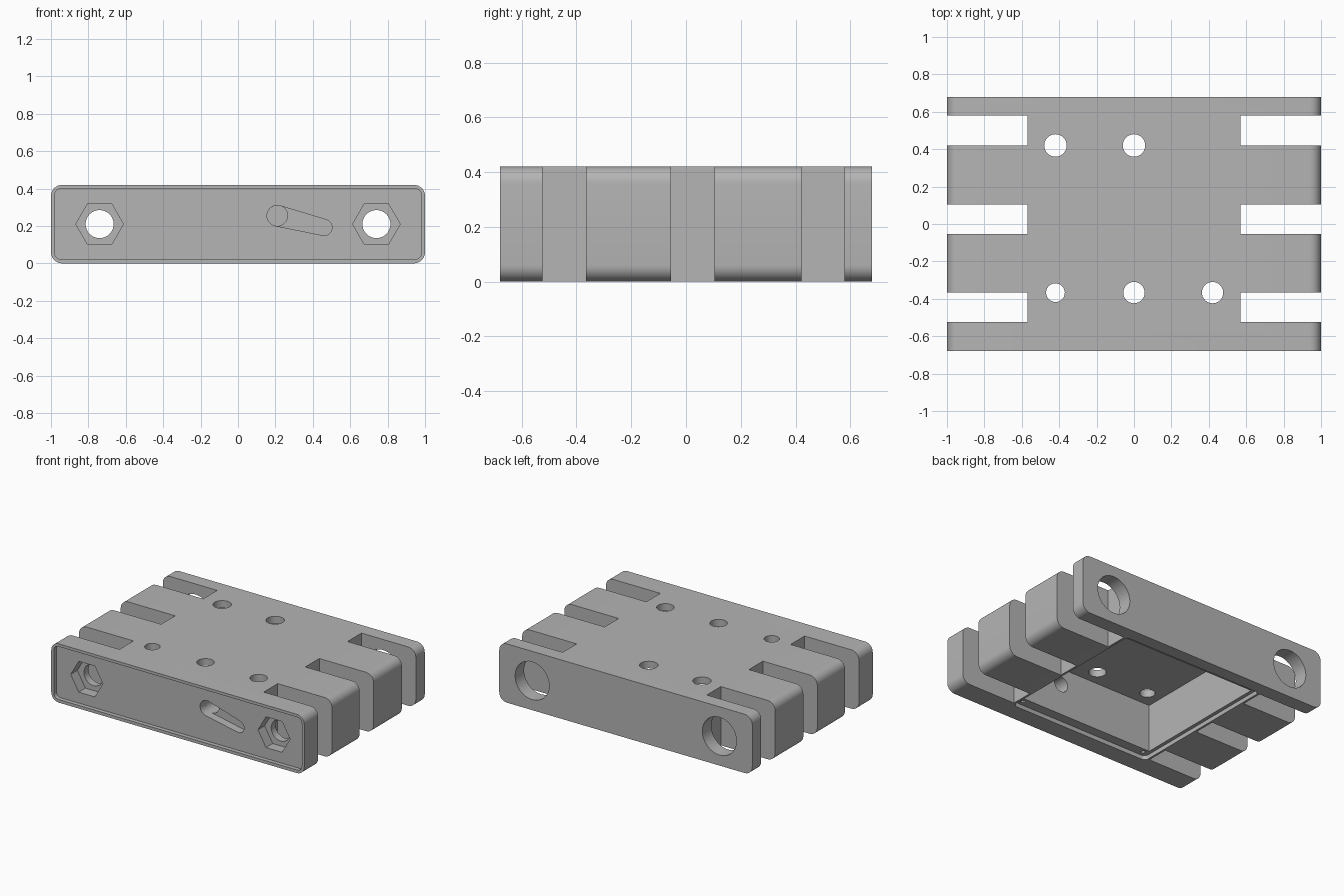
import bpy, bmesh
from math import cos, sin, pi, radians

default = bpy.data.objects.get("Cube")
if default:
    bpy.data.objects.remove(default)

grey = bpy.data.materials.new("plain grey")
grey.use_nodes = True
grey.diffuse_color = (0.46, 0.46, 0.46, 1)
grey.node_tree.nodes["Principled BSDF"].inputs["Base Color"].default_value = grey.diffuse_color


def prism(name, outline, axis, lo, hi):
    """Extrude a 2D outline: axis Y takes (x, z) points, axis Z takes (x, y)."""
    def place(u, v, d):
        return (u, d, v) if axis == "Y" else (u, v, d)
    bm = bmesh.new()
    face = bm.faces.new([bm.verts.new(place(u, v, lo)) for u, v in outline])
    top = bmesh.ops.extrude_face_region(bm, geom=[face])["geom"]
    bmesh.ops.translate(bm, vec=place(0, 0, hi - lo),
                        verts=[g for g in top if isinstance(g, bmesh.types.BMVert)])
    bmesh.ops.recalc_face_normals(bm, faces=bm.faces)
    mesh = bpy.data.meshes.new(name)
    bm.to_mesh(mesh)
    bm.free()
    mesh.materials.append(grey)
    obj = bpy.data.objects.new(name, mesh)
    bpy.context.collection.objects.link(obj)
    return obj


def arc(cx, cy, r, start, sweep, n):
    return [(cx + r * cos(start + sweep * i / n), cy + r * sin(start + sweep * i / n))
            for i in range(n + 1)]


def circle(cx, cy, r, n=32):
    return arc(cx, cy, r, 0, 2 * pi, n)[:-1]


def rect(x0, x1, y0, y1, r=0.0):
    if not r:
        return [(x0, y0), (x1, y0), (x1, y1), (x0, y1)]
    corners = [(x1 - r, y1 - r), (x0 + r, y1 - r), (x0 + r, y0 + r), (x1 - r, y0 + r)]
    return [p for i, c in enumerate(corners) for p in arc(*c, r, i * pi / 2, pi / 2, 8)]


FRONT, BACK, HEIGHT, MID = -0.68, 0.68, 0.42, 0.21
body = prism("housing_body", rect(-1, 1, 0, HEIGHT, 0.06), "Y", FRONT, BACK)


def cut(outline, axis, lo, hi):
    cutter = prism("cutter", outline, axis, lo, hi)
    cutter.hide_render = True
    mod = body.modifiers.new("cut", "BOOLEAN")
    mod.operation, mod.solver, mod.object = "DIFFERENCE", "EXACT", cutter
    bpy.context.view_layer.update()
    result = bpy.data.meshes.new_from_object(
        body.evaluated_get(bpy.context.evaluated_depsgraph_get()))
    body.modifiers.clear()
    body.data = result
    bpy.data.objects.remove(cutter)


# Shallow recess across the front face
cut(rect(-0.98, 0.98, 0.022, 0.4, 0.035), "Y", -0.8, FRONT + 0.03)

# Cavity open at the bottom, with a stepped seat for a cover
cut(rect(-0.555, 0.555, -0.55, 0.59, 0.03), "Z", -0.1, 0.03)
cut(rect(-0.53, 0.53, -0.48, 0.54), "Z", -0.1, 0.37)

for side in (-1, 1):
    # Side slots between the fins
    for y in (-0.445, 0.025, 0.5):
        xs = sorted((side * 0.57, side * 1.2))
        cut(rect(*xs, y - 0.079, y + 0.079), "Z", -0.1, 0.6)
    # Bolt bores, nut pockets at the front and wide openings at the back
    cut(circle(side * 0.74, MID, 0.075), "Y", -0.9, 0.9)
    cut(circle(side * 0.74, MID, 0.127, 6), "Y", -0.9, -0.575)
    cut(circle(side * 0.74, MID, 0.135), "Y", 0.5, 0.9)
    # Small screw holes in the cover seat
    cut(circle(side * 0.505, -0.512, 0.015, 12), "Z", -0.1, 0.15)

# Holes through the top plate
for x, y, r in ((-0.42, 0.42, 0.06), (0, 0.42, 0.06), (-0.42, -0.367, 0.05),
                (0, -0.367, 0.057), (0.42, -0.367, 0.057)):
    cut(circle(x, y, r), "Z", 0.3, 0.6)

# Tapered cable groove on the front, with a hole into the cavity
tilt = radians(-14)
groove = (arc(0.21, 0.255, 0.055, tilt + pi / 2, pi, 16)
          + arc(0.46, 0.192, 0.043, tilt - pi / 2, pi, 16))
cut(groove, "Y", -0.9, -0.59)
cut(circle(0.21, 0.255, 0.0549), "Y", -0.9, -0.4)

# Smooth bores and rounded edges, keep the corners sharp
bpy.ops.object.select_all(action="DESELECT")
body.select_set(True)
bpy.context.view_layer.objects.active = body
bpy.ops.object.shade_smooth_by_angle(angle=radians(30))
